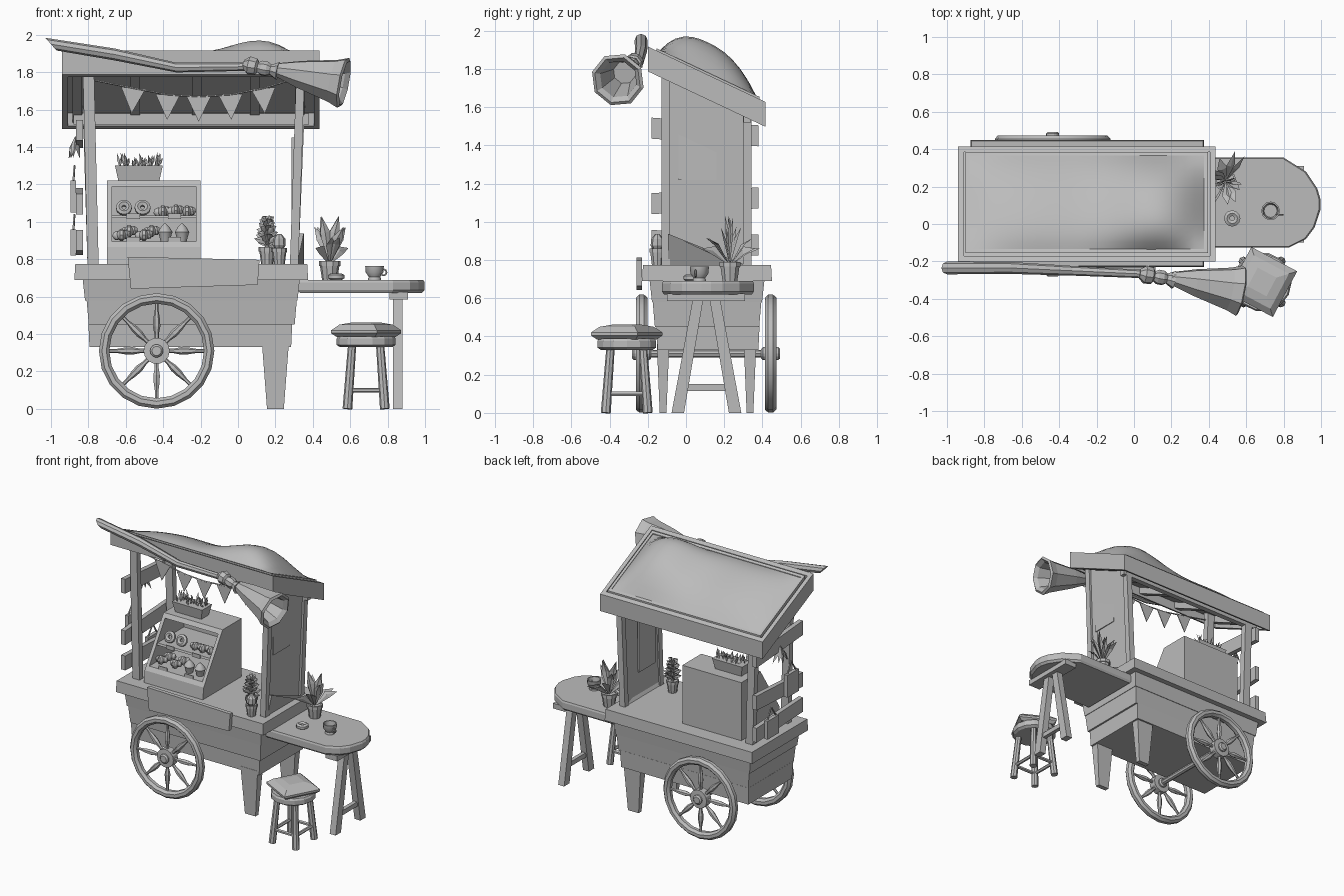
import bpy, bmesh, math, random
from mathutils import Vector, Matrix

random.seed(4)
if "Cube" in bpy.data.objects:
    bpy.data.objects.remove(bpy.data.objects["Cube"], do_unlink=True)

grey = bpy.data.materials.new("plain_grey")
grey.use_nodes = True
grey.diffuse_color = (0.5, 0.5, 0.5, 1)
grey.node_tree.nodes["Principled BSDF"].inputs["Base Color"].default_value = (0.5, 0.5, 0.5, 1)


def make(name, bm, smooth=False):
    bmesh.ops.recalc_face_normals(bm, faces=bm.faces)
    me = bpy.data.meshes.new(name)
    bm.to_mesh(me)
    bm.free()
    me.materials.append(grey)
    ob = bpy.data.objects.new(name, me)
    bpy.context.collection.objects.link(ob)
    if smooth:
        bpy.ops.object.select_all(action='DESELECT')
        ob.select_set(True)
        bpy.context.view_layer.objects.active = ob
        bpy.ops.object.shade_smooth_by_angle(angle=math.radians(40))
    return ob


def loft(name, rings, smooth=False, closed=False):
    """Skin a row of equal-length rings, capping the ends unless closed."""
    bm = bmesh.new()
    vs = [[bm.verts.new(p) for p in r] for r in rings]
    pairs = list(zip(vs, vs[1:])) + ([(vs[-1], vs[0])] if closed else [])
    for a, b in pairs:
        for i in range(len(a)):
            j = (i + 1) % len(a)
            bm.faces.new((a[i], a[j], b[j], b[i]))
    if not closed:
        bm.faces.new(vs[0])
        bm.faces.new(vs[-1])
    return make(name, bm, smooth)


def rect(cx, cy, z, w, d):
    return [(cx + sx * w / 2, cy + sy * d / 2, z) for sx, sy in ((-1, -1), (1, -1), (1, 1), (-1, 1))]


def box(name, x0, x1, y0, y1, z0, z1, inset=0):
    cx, cy, w, d = (x0 + x1) / 2, (y0 + y1) / 2, x1 - x0, y1 - y0
    return loft(name, [rect(cx, cy, z0, w - 2 * inset, d - 2 * inset), rect(cx, cy, z1, w, d)])


def prism(name, x0, x1, yz):
    return loft(name, [[(x, y, z) for y, z in yz] for x in (x0, x1)])


def lathe(name, base, axis, profile, n=10, turn=0, smooth=False):
    q = Vector((0, 0, 1)).rotation_difference(Vector(axis).normalized())
    rings = [[Vector(base) + q @ Vector((r * math.cos(turn + math.tau * i / n),
                                         r * math.sin(turn + math.tau * i / n), h))
              for i in range(n)] for r, h in profile]
    return loft(name, rings, smooth)


def rod(name, p, q, r0, r1=None, n=8, turn=0):
    d = Vector(q) - Vector(p)
    return lathe(name, p, d, [(r0, 0), (r1 or r0, d.length)], n, turn)


def torus(name, c, axis, major, minor, n=12, m=6, flat=1.0):
    q = Vector((0, 0, 1)).rotation_difference(Vector(axis).normalized())
    rings = []
    for i in range(n):
        a = math.tau * i / n
        rings.append([])
        for j in range(m):
            b = math.tau * (j + .5) / m
            r = major + minor * math.cos(b)
            rings[-1].append(Vector(c) + q @ Vector((r * math.cos(a), r * math.sin(a), minor * flat * math.sin(b))))
    return loft(name, rings, True, True)


def leaves(name, blades):
    """Folded pointed blades: (base, tip, half width, sag)."""
    bm = bmesh.new()
    for base, tip, w, sag in blades:
        a, b = Vector(base), Vector(tip)
        side = (b - a).cross(Vector((0.3, -1, 0.2))).normalized() * w
        mid = a.lerp(b, .55) + Vector((0, 0, sag))
        va, vl, vm, vr, vb = [bm.verts.new(p) for p in (a, mid + side, mid + Vector((0, -w / 3, 0)), mid - side, b)]
        for f in ((va, vl, vm), (va, vm, vr), (vl, vb, vm), (vm, vb, vr)):
            bm.faces.new(f)
    return make(name, bm)


# Cart body: counter and three overlapping plank courses
box("counter", -.87, .37, -.225, .445, .69, .775, -.005)
box("plank_top", -.83, .33, -.19, .41, .58, .69, .012)
box("plank_middle", -.81, .315, -.175, .395, .45, .59, .012)
box("plank_bottom", -.80, .29, -.155, .385, .33, .46, .006)
for s, y in (("front", -.12), ("back", .335)):
    loft(s + "_leg", [rect(.2, y, 0, .09, .035), rect(.2, y, .36, .145, .065)])

# Front sign plate
loft("sign_board", [[(-.59, y, .813), (.115, y, .797), (.105, y, .663), (-.573, y, .642)] for y in (-.26, -.23)])

# Wheels and axle
C = Vector((-.435, 0, .31))
rod("axle", C + Vector((0, -.25, 0)), C + Vector((0, .48, 0)), .02)
for s, y in (("front", -.232), ("back", .443)):
    c = C + Vector((0, y, 0))
    torus(s + "_wheel_rim", c, (0, 1, 0), .281, .03, 20, 8, 1.1)
    lathe(s + "_wheel_hub", c - Vector((0, .05, 0)), (0, 1, 0),
          [(.025, 0), (.035, .01), (.035, .02), (.07, .022), (.07, .078), (.035, .08), (.035, .09), (.025, .1)], 14)
    for k in range(8):
        a = math.tau * k / 8
        lathe(s + "_wheel_spoke", c, (math.cos(a), 0, math.sin(a)),
              [(.012, .05), (.012, .09), (.02, .13), (.018, .17), (.01, .22), (.01, .26)], 6)


# Roof: sloping frame, deck, rafters and sagging cloth
def roof(y):
    return 1.915 - (y + .195) * .471


def slope(name, x0, x1, y0, y1, low, high):
    return prism(name, x0, x1, [(y0, roof(y0) + low), (y1, roof(y1) + low), (y1, roof(y1) + high), (y0, roof(y0) + high)])


slope("roof_front_board", -.94, .437, -.2, -.17, -.13, 0)
slope("roof_back_board", -.94, .437, .385, .415, -.13, 0)
for x in (-.94, .407):
    slope("roof_side_board", x, x + .03, -.2, .415, -.13, 0)
slope("roof_deck", -.92, .42, -.18, .40, -.06, -.03)
for x in (-.86, -.55, -.22, .09, .33):
    slope("rafter", x - .025, x + .025, -.17, .385, -.11, -.055)
for y in (-.155, .365):
    slope("roof_trim", -.9, .395, y, y + .02, -.04, .012)
for x in (-.9, .375):
    slope("roof_trim", x, x + .02, -.155, .385, -.04, .012)
bm = bmesh.new()
bmesh.ops.create_grid(bm, x_segments=24, y_segments=12, size=1)
for v in bm.verts:
    u, w = v.co.x, v.co.y
    x, y = -.252 + u * .63, .115 + w * .255
    puff = max(0, (1 - abs(u) ** 6) * (1 - abs(w) ** 2.5))
    v.co = (x, y, roof(y) + .005 + puff * (.06 + .105 * math.exp(-((x - .14) / .3) ** 2) + .008 * math.sin(9 * x)))
make("roof_cloth", bm, True)

# Posts, back beam and end panel
for y in (-.105, .32):
    loft("right_post", [rect(-.775, y, .77, .06, .045), rect(-.80, y, roof(y) - .05, .06, .045)])
    loft("left_post", [rect(.30, y, .77, .045, .045), rect(.335, y, roof(y) - .05, .045, .045)])
box("back_beam", -.88, .38, .30, .34, 1.52, 1.58)


def end_plate(name, x, t, y0, y1, z0, drop):
    loft(name, [[(x + d, y0, z0), (x + d, y1, z0), (x + d + .035, y1, roof(y1) - drop),
                 (x + d + .035, y0, roof(y0) - drop)] for d in (0, t)])


end_plate("end_panel", .288, .018, -.095, .31, .775, .06)
end_plate("end_panel_bottom_rail", .283, .034, -.095, .31, .775, .93)
bpy.data.objects["end_panel_bottom_rail"].data.transform(Matrix.Translation((0, 0, 0)))
box("inner_notice", .285, .30, -.04, .16, .97, 1.45)
box("outer_notice", .322, .33, -.04, .16, 1.22, 1.52)

# Slats and hanging boards on the other end
for z, t in ((1.47, .02), (1.11, -.015), (.89, .012)):
    loft("side_slat", [[(x, -.18, z - .055 + t), (x, .38, z - .055 - t), (x, .38, z + .055 - t), (x, -.18, z + .055 + t)]
                       for x in (-.865, -.83)])
for y, z0, z1 in ((-.02, 1.05, 1.22), (.22, .82, .96)):
    box("hanging_board", -.895, -.867, y - .07, y + .07, z0, z1)
    for s in (-1, 1):
        rod("hanging_strap", (-.88, y + s * .05, z1), (-.875, y, z1 + .08), .006, n=5)
leaves("herb_bunch", [((-.87, .1, 1.46), (-.87 + random.uniform(-.04, .03), .1 + k * .02, 1.34), .012, 0) for k in range(-3, 4)])

# Bunting
xs = (-.56, -.375, -.21, -.04, .135)
for x in xs:
    z = 1.67 + .045 * ((x + .21) / .35) ** 2
    s = (x + .21) * .25
    loft("bunting_flag", [[(x - .065, y, z - s * .07), (x + .065, y, z + s * .07), (x + s * .1, y, z - .135)] for y in (-.112, -.106)])
pts = [(-.78, -.11, 1.76)] + [(x, -.11, 1.67 + .045 * ((x + .21) / .35) ** 2) for x in xs] + [(.32, -.11, 1.77)]
for p, q in zip(pts, pts[1:]):
    rod("bunting_cord", p, q, .005, n=5)

# Broom hung along the roof front: bent handle, binding and hollow flared head
path = [(-1, -.235, 1.95, .034), (-.66, -.235, 1.895, .032), (-.33, -.25, 1.825, .026), (.06, -.268, 1.83, .022)]
loft("broom_handle", [[(x + .03 * math.sin(a) * (x < -.9), y + r * math.cos(a), z - r * math.sin(a))
                       for a in [math.tau * i / 8 for i in range(8)]] for x, y, z, r in path])
axis = Vector((.38, -.07, -.075))
lathe("broom_binding", (.03, -.265, 1.842), axis,
      [(.025, 0), (.05, .03), (.045, .07), (.028, .08), (.04, .1), (.04, .13), (.028, .15), (.05, .19)], 8)
lathe("broom_head", (.2, -.29, 1.815), axis,
      [(.035, 0), (.075, .13), (.12, .32), (.142, .375), (.125, .385), (.1, .36), (.06, .18)], 8, .3)

# Display case with sloping open front
A, B = (-.14, .775), (-.13, .865)
for x in (-.70, -.225):
    prism("case_side", x, x + .025, [A, B, (.1, 1.22), (.33, 1.22), (.33, .775)])
prism("case_base", -.69, -.21, [A, B, (-.11, .895), (.33, .895), (.33, .775)])
prism("case_top", -.69, -.21, [(.08, 1.19), (.1, 1.22), (.33, 1.22), (.33, 1.19)])
prism("case_shelf", -.69, -.21, [(-.015, 1.02), (-.01, 1.035), (.33, 1.035), (.33, 1.02)])
box("case_back", -.69, -.21, .31, .33, .78, 1.21)

# Baked goods and price tags
for x in (-.61, -.51):
    torus("ring_bun", (x, .05, 1.075), (0, -1, .5), .027, .018)
for k, (x, y, z) in enumerate([(-.40, .06, 1.055), (-.33, .05, 1.06), (-.27, .06, 1.055),
                               (-.62, -.04, .93), (-.58, .0, .95), (-.50, -.04, .93), (-.46, .0, .95)]):
    for i in (-1, 0, 1):
        r = .032 - .008 * abs(i)
        lathe("bread_roll", (x + i * .024 - .02, y + abs(i) * .012, z), (1, 0, .2 * i),
              [(r * .4, -.006), (r, .01), (r, .025), (r * .4, .04)], 8, 0, True)
for x in (-.39, -.30):
    lathe("small_cake", (x, -.03, .895), (0, 0, 1), [(.025, 0), (.036, .04), (.04, .05), (.025, .075), (.006, .095)], 9, 0, True)
for x in (-.56, -.34):
    box("price_tag", x - .035, x + .035, -.022, -.016, 1.015, 1.045)
    box("price_tag", x - .035, x + .035, -.112, -.106, .89, .92)

# Grass planter on the case
loft("planter", [rect(-.53, .2, 1.22, .22, .09), rect(-.53, .2, 1.3, .255, .12)])
grass = []
for k in range(34):
    x, y = random.uniform(-.64, -.42), random.uniform(.16, .24)
    grass.append(((x, y, 1.29), (x + random.uniform(-.03, .03), y + random.uniform(-.03, .03), random.uniform(1.33, 1.375)), .008, 0))
leaves("planter_grass", grass)


def pot(name, x, y, z, r, h):
    lathe(name, (x, y, z), (0, 0, 1), [(r * .7, 0), (r * .9, h * .75), (r, h * .75), (r, h), (r * .8, h), (r * .8, h * .9)], 10)


# Counter plants
pot("cactus_pot", .22, -.15, .775, .043, .085)
lathe("cactus", (.22, -.15, .85), (0, 0, 1), [(.02, 0), (.035, .025), (.033, .06), (.012, .085)], 8)
pot("bushy_pot", .155, -.06, .775, .045, .09)
bush = []
for k in range(36):
    a, z = k * 2.4, .88 + .14 * k / 36
    r = .075 - .04 * k / 36
    bush.append(((.155, -.06, z - .02), (.155 + r * math.cos(a), -.06 + r * math.sin(a), z + .015), .018, .01))
leaves("bushy_plant", bush)
rod("bushy_stem", (.155, -.06, .85), (.155, -.06, 1.0), .01)

# Side table with rounded end
outline = [(.32, -.125), (.83, -.125), (.92, -.08), (.965, -.02), (.998, .08), (.998, .13), (.98, .19), (.92, .28), (.8, .355), (.32, .355)]
loft("side_table_top", [[(.6 + (x - .6) * s, .115 + (y - .115) * s, z) for x, y in outline]
                        for s, z in ((.96, .62), (1, .635), (1, .677), (.98, .69))])
box("trestle_bar", .81, .91, -.1, .31, .585, .625)
for s in (-1, 1):
    loft("trestle_leg", [rect(.855, .107 + s * .15, 0, .05, .065), rect(.855, .107 + s * .045, .59, .05, .055)])
box("trestle_brace", .84, .87, -.01, .22, .115, .15)

# Table plant, cup and bun
pot("table_plant_pot", .49, .23, .69, .058, .1)
blades = []
for k in range(14):
    a, r, h = k * 2.4, .05 + .115 * (k % 4) / 3, 1.03 - .17 * (k % 4) / 3
    blades.append(((.49, .23, .77), (.49 + r * math.cos(a), .23 + r * math.sin(a), h), .028, .03))
leaves("table_plant", blades)
lathe("cup", (.73, .07, .69), (0, 0, 1), [(.034, 0), (.034, .008), (.03, .015), (.047, .04), (.05, .075), (.042, .075), (.035, .03)], 12, 0, True)
torus("cup_handle", (.778, .05, .73), (0, 1, 0), .017, .005, 8, 5)
torus("table_bun", (.525, .03, .707), (0, 0, 1), .028, .018)

# Stool
S = Vector((.685, -.31, 0))
lathe("stool_cushion", S, (0, 0, 1), [(.165, .385), (.196, .405), (.196, .42), (.15, .45), (.08, .462)], 4, math.radians(17))
lathe("stool_seat", S, (0, 0, 1), [(.14, .33), (.158, .342), (.158, .375), (.15, .388)], 14)
legs = [(sx, sy) for sx, sy in ((-1, -1), (1, -1), (1, 1), (-1, 1))]
for (ax, ay), (bx, by) in zip(legs, legs[1:] + legs[:1]):
    rod("stool_leg", S + Vector((ax * .1, ay * .11, 0)), S + Vector((ax * .075, ay * .085, .34)), .026, .022)
    rod("stool_rung", S + Vector((ax * .093, ay * .103, .1)), S + Vector((bx * .093, by * .103, .1)), .013, n=6)
